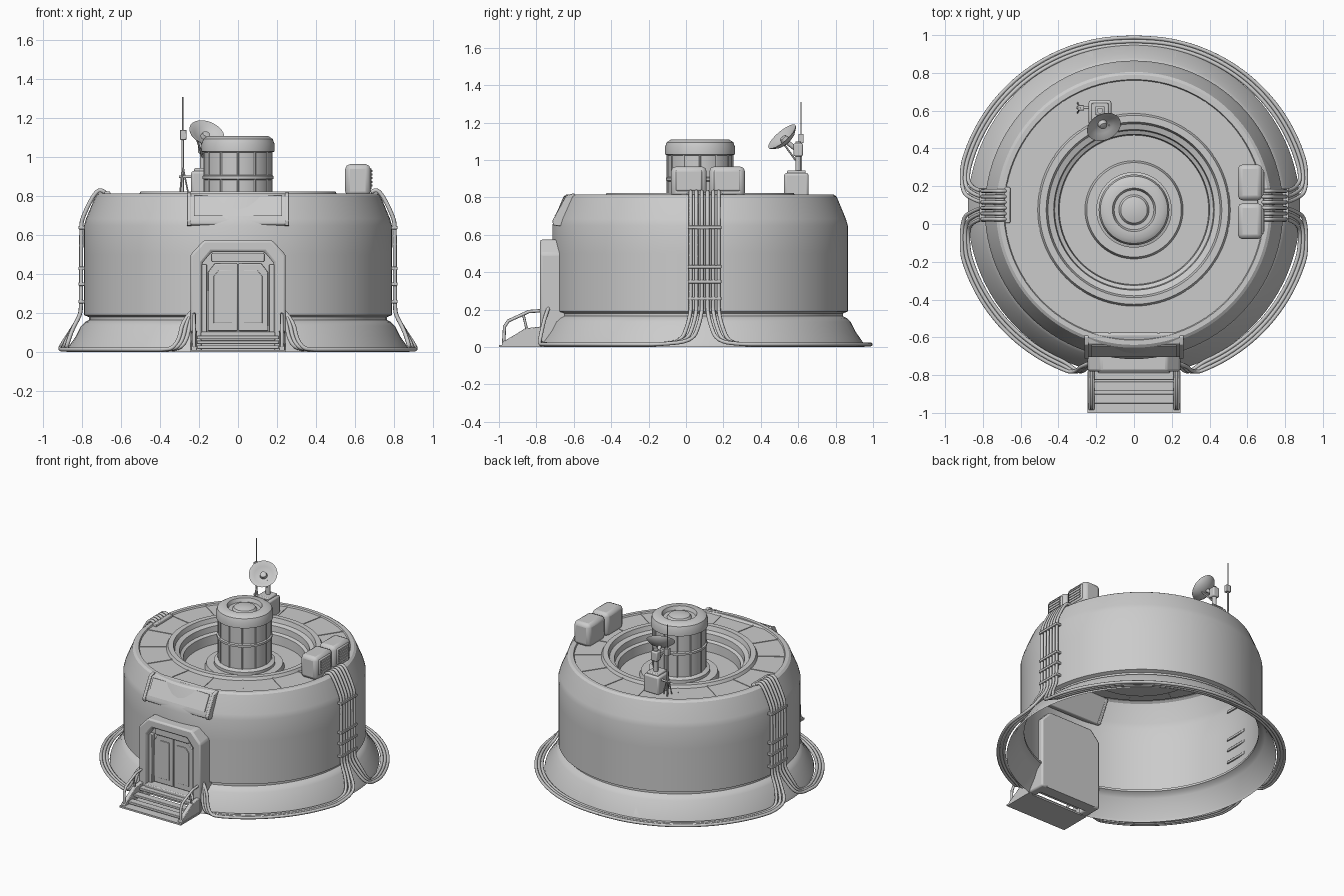
import bpy, bmesh, math
from mathutils import Vector

cube = bpy.data.objects.get("Cube")
if cube:
    bpy.data.objects.remove(cube)

CY = 0.075  # drum axis in y

grey = bpy.data.materials.new("light_grey")
grey.use_nodes = True
grey.diffuse_color = (0.6, 0.6, 0.6, 1)
grey.node_tree.nodes["Principled BSDF"].inputs["Base Color"].default_value = (0.6, 0.6, 0.6, 1)


def finish(name, bm, bevel=0, smooth=35):
    bmesh.ops.recalc_face_normals(bm, faces=bm.faces)
    me = bpy.data.meshes.new(name)
    bm.to_mesh(me)
    bm.free()
    ob = bpy.data.objects.new(name, me)
    bpy.context.collection.objects.link(ob)
    me.materials.append(grey)
    if bevel:
        m = ob.modifiers.new("bevel", "BEVEL")
        m.width, m.segments, m.limit_method = bevel, 2, "ANGLE"
    bpy.ops.object.select_all(action="DESELECT")
    ob.select_set(True)
    bpy.context.view_layer.objects.active = ob
    bpy.ops.object.shade_smooth_by_angle(angle=math.radians(smooth))
    return ob


def spun(profile, centre=(0, CY, 0), steps=96):
    bm = bmesh.new()
    vs = [bm.verts.new((r + centre[0], centre[1], z + centre[2])) for r, z in profile]
    es = [bm.edges.new(p) for p in zip(vs, vs[1:])]
    bmesh.ops.spin(bm, geom=vs + es, cent=centre, axis=(0, 0, 1),
                   angle=math.tau, steps=steps, use_duplicate=False)
    bmesh.ops.remove_doubles(bm, verts=bm.verts, dist=0.0005)
    return bm


def box(name, x, y, z, bevel=0.0):
    bm = bmesh.new()
    bmesh.ops.create_cube(bm, size=1)
    for v in bm.verts:
        v.co = [lo + (c + 0.5) * (hi - lo) for c, (lo, hi) in zip(v.co, (x, y, z))]
    return finish(name, bm, bevel)


def prism(name, pts, offset, bevel=0.0):
    bm = bmesh.new()
    f = bm.faces.new([bm.verts.new(p) for p in pts])
    new = bmesh.ops.extrude_face_region(bm, geom=[f])["geom"]
    bmesh.ops.translate(bm, vec=offset, verts=[g for g in new if isinstance(g, bmesh.types.BMVert)])
    return finish(name, bm, bevel)


def tube(name, pts, radius, curve="POLY", sides=2):
    cu = bpy.data.curves.new(name, "CURVE")
    cu.dimensions, cu.bevel_depth, cu.bevel_resolution = "3D", radius, sides
    cu.resolution_u, cu.use_fill_caps = 5, True
    sp = cu.splines.new("NURBS" if curve == "NURBS" else "POLY")
    sp.points.add(len(pts) - 1)
    for p, co in zip(sp.points, pts):
        p.co = (*co, 1)
    if curve == "NURBS":
        sp.order_u, sp.use_endpoint_u = 3, True
    cu.materials.append(grey)
    ob = bpy.data.objects.new(name, cu)
    bpy.context.collection.objects.link(ob)


# Drum shell: skirt, wall, sloped shoulder, roof and sunken well, open below
bm = spun([(0.88, 0), (0.875, 0.02), (0.83, 0.085), (0.805, 0.135), (0.785, 0.155), (0.765, 0.165),
           (0.765, 0.18), (0.79, 0.19), (0.79, 0.65), (0.78, 0.685), (0.73, 0.805), (0.715, 0.815),
           (0.69, 0.815), (0.685, 0.805), (0.51, 0.805), (0.5, 0.825), (0.465, 0.825), (0.455, 0.795),
           (0.425, 0.785), (0.42, 0.745), (0.4, 0.735), (0.395, 0.67), (0.26, 0.67), (0.25, 0.7),
           (0.19, 0.7)])
for co, no in (((0.22, 0, 0), (1, 0, 0)), ((-0.22, 0, 0), (1, 0, 0)), ((0, 0, 0.5), (0, 0, 1))):
    bmesh.ops.bisect_plane(bm, geom=bm.verts[:] + bm.edges[:] + bm.faces[:], plane_co=co, plane_no=no)
doorway = [f for f in bm.faces if (c := f.calc_center_median()).y < 0 and abs(c.x) < 0.22 and c.z < 0.5]
bmesh.ops.delete(bm, geom=doorway, context="FACES")
finish("drum_shell", bm, smooth=28)

# Raised seams between the roof panels
for i in range(16):
    a = math.tau * (i + 0.5) / 16
    d, n = Vector((math.cos(a), math.sin(a), 0)), Vector((-math.sin(a), math.cos(a), 0)) * 0.005
    o = Vector((0, CY, 0.803))
    prism("roof_seam", [o + d * 0.505 - n, o + d * 0.688 - n, o + d * 0.688 + n, o + d * 0.505 + n],
          (0, 0, 0.006))

# Central tower with ring bands and a domed vent
finish("tower", spun([(0.2, 0.69), (0.2, 0.72), (0.172, 0.73), (0.172, 0.885), (0.182, 0.89), (0.182, 0.905),
                      (0.172, 0.91), (0.172, 1.025), (0.187, 1.03), (0.187, 1.07), (0.178, 1.095),
                      (0.155, 1.11), (0.115, 1.11), (0.105, 1.085), (0.08, 1.085), (0.07, 1.1),
                      (0.04, 1.108), (0, 1.11)], steps=48))
for i in range(12):
    a = math.tau * i / 12
    x, y = 0.173 * math.cos(a), CY + 0.173 * math.sin(a)
    tube("tower_rib", [(x, y, 0.73), (x, y, 1.03)], 0.005)

# Door frame arch, back plate, twin leaves, lintel and threshold
def arch(w, h, cut_x, cut_z, z0=0):
    return [(-w, z0), (-w, h - cut_z), (cut_x - w, h), (w - cut_x, h), (w, h - cut_z), (w, z0)]

outer, inner = arch(0.245, 0.575, 0.07, 0.075), arch(0.185, 0.515, 0.05, 0.06)
bm = bmesh.new()
a, b = ([bm.verts.new((x, -0.78, z)) for x, z in loop] for loop in (outer, inner))
for i in range(5):
    bm.faces.new((a[i], a[i + 1], b[i + 1], b[i]))
new = bmesh.ops.extrude_face_region(bm, geom=bm.faces[:])["geom"]
bmesh.ops.translate(bm, vec=(0, 0.14, 0), verts=[g for g in new if isinstance(g, bmesh.types.BMVert)])
finish("door_frame", bm, 0.012)
prism("door_recess", [(x, -0.72, z) for x, z in arch(0.2, 0.53, 0.05, 0.06)], (0, 0.08, 0))
for s in (-1, 1):
    leaf = [(0.003, 0.11), (0.155, 0.11), (0.155, 0.41), (0.12, 0.455), (0.003, 0.455)]
    prism("door_leaf", [(s * x, -0.735, z) for x, z in leaf], (0, 0.02, 0), 0.004)
    panel = [(0.03, 0.15), (0.125, 0.15), (0.125, 0.39), (0.1, 0.42), (0.03, 0.42)]
    prism("door_leaf_panel", [(s * x, -0.74, z) for x, z in panel], (0, 0.008, 0), 0.002)
    box("door_jamb", sorted((s * 0.16, s * 0.188)), (-0.75, -0.7), (0.1, 0.45), 0.004)
box("door_lintel", (-0.135, 0.135), (-0.755, -0.7), (0.462, 0.51), 0.006)
box("threshold", (-0.19, 0.19), (-0.79, -0.64), (0.06, 0.105), 0.006)

# Entrance steps with stringers and bent handrails
box("step_apron", (-0.245, 0.245), (-1.0, -0.78), (0, 0.012))
for y, z in ((-0.95, 0.035), (-0.885, 0.06), (-0.825, 0.085)):
    box("step", (-0.21, 0.21), (y, y + 0.05), (z - 0.018, z), 0.003)
for s in (-1, 1):
    side = [(-0.985, 0), (-0.985, 0.025), (-0.9, 0.075), (-0.86, 0.1), (-0.77, 0.11), (-0.77, 0)]
    prism("step_stringer", [(s * 0.24, y, z) for y, z in side], (-s * 0.03, 0, 0), 0.004)
    tube("handrail", [(s * 0.225, y, z) for y, z in
         ((-0.975, 0.02), (-0.97, 0.11), (-0.95, 0.14), (-0.84, 0.19), (-0.77, 0.195))], 0.009)
    tube("rail_post", [(s * 0.225, -0.85, 0.09), (s * 0.225, -0.87, 0.175)], 0.007)

# Sloped hood panel on the shoulder above the door
hood = [(-0.57, 0.8), (-0.585, 0.815), (-0.635, 0.805), (-0.705, 0.68), (-0.705, 0.655), (-0.66, 0.645)]
prism("door_hood", [(-0.26, y, z) for y, z in hood], (0.515, 0, 0), 0.006)
plate = [(-0.64, 0.802), (-0.646, 0.804), (-0.703, 0.7), (-0.697, 0.698)]
prism("hood_plate", [(-0.225, y, z) for y, z in plate], (0.45, 0, 0))
for s in (-1, 1):
    prism("hood_end", [(s * 0.262, y, z) for y, z in
          ((-0.57, 0.8), (-0.6, 0.822), (-0.64, 0.812), (-0.715, 0.675), (-0.71, 0.65), (-0.65, 0.645))],
          (-s * 0.022, 0, 0), 0.004)

# Service cables: over the shoulder, down the wall, then fanning to front and back
for s in (-1, 1):
    for k in range(3):
        for way in (-1, 1):
            y = 0.1 + way * (0.075 - 0.03 * k)
            drop = [(0.67, y, 0.805), (0.69, y, 0.832), (0.73, y, 0.83), (0.8, y, 0.69), (0.805, y, 0.64),
                    (0.805, y, 0.24), (0.81, y, 0.19), (0.85, y + way * 0.015, 0.12),
                    (0.88 + 0.015 * k, y + way * 0.05, 0.03)]
            end = 90 if way > 0 else 66
            for i in range(12):
                t = math.radians(14 + (end - 14) * i / 11)
                r = 0.873 + 0.02 * k + 0.03 * math.cos(t)
                drop.append((r * math.cos(t), CY + way * r * math.sin(t), 0.014))
            if way < 0:
                x = 0.245 + 0.02 * k
                drop += [(x + 0.05, -0.785, 0.02), (x + 0.015, -0.775, 0.07), (x, -0.755, 0.16),
                         (0.235, -0.735, 0.21)]
            tube("cable", [(s * p[0], p[1], p[2]) for p in drop], 0.0105, "NURBS")
    for z in (0.26, 0.35, 0.43, 0.64):
        box("cable_clamp", sorted((s * 0.78, s * 0.819)), (0.01, 0.19), (z - 0.009, z + 0.009), 0.003)
    box("cable_inlet", sorted((s * 0.655, s * 0.685)), (0.005, 0.195), (0.8, 0.825), 0.006)

# Two rooftop air units with framed louvres
for y in (-0.08, 0.125):
    box("air_unit", (0.55, 0.68), (y, y + 0.19), (0.8, 0.965), 0.025)
    box("air_unit_panel", (0.67, 0.686), (y + 0.025, y + 0.165), (0.835, 0.945), 0.007)
    for i in range(5):
        z = 0.85 + i * 0.019
        box("louvre", (0.684, 0.691), (y + 0.04, y + 0.15), (z, z + 0.01))

# Dish station: cabinet, mast, dish and struts
box("dish_cabinet", (-0.24, -0.12), (0.525, 0.655), (0.8, 0.93), 0.012)
box("cabinet_cap", (-0.225, -0.135), (0.54, 0.64), (0.925, 0.945), 0.006)
tube("dish_mast", [(-0.18, 0.6, 0.93), (-0.18, 0.6, 1.1)], 0.016, sides=3)
box("mast_head", (-0.205, -0.155), (0.575, 0.625), (1.02, 1.09), 0.008)
aim = Vector((0.3, -0.62, 0.72)).normalized()
hub = Vector((-0.17, 0.535, 1.1))
dish = finish("dish", spun([(0, -0.008), (0.03, -0.006), (0.065, 0.008), (0.092, 0.03), (0.094, 0.035),
                            (0.089, 0.035), (0.06, 0.016), (0.025, 0.006), (0.02, 0.028), (0, 0.032)],
                           (0, 0, 0), 32))
dish.location = hub
dish.rotation_euler = aim.to_track_quat("Z", "Y").to_euler()
tube("dish_arm", [(-0.18, 0.6, 1.05), hub], 0.013)
for dx in (-0.04, 0.04):
    tube("dish_strut", [(-0.18, 0.585, 1.0), hub + Vector((dx, -0.015, -0.01))], 0.005)

# Whip antenna on a small tripod, tied to the cabinet
ax, ay = -0.284, 0.615
tube("antenna", [(ax, ay, 0.81), (ax, ay, 1.12)], 0.006)
tube("antenna_whip", [(ax, ay, 1.1), (ax, ay, 1.31)], 0.0035)
box("antenna_box", (ax - 0.014, ax + 0.02), (ay - 0.014, ay + 0.014), (1.09, 1.14), 0.003)
tube("antenna_tie", [(ax - 0.02, ay, 0.9), (-0.23, ay, 0.9)], 0.007)
for i in range(3):
    t = math.tau * i / 3
    tube("antenna_leg", [(ax, ay, 0.96), (ax + 0.03 * math.cos(t), ay + 0.03 * math.sin(t), 0.806)], 0.004)
